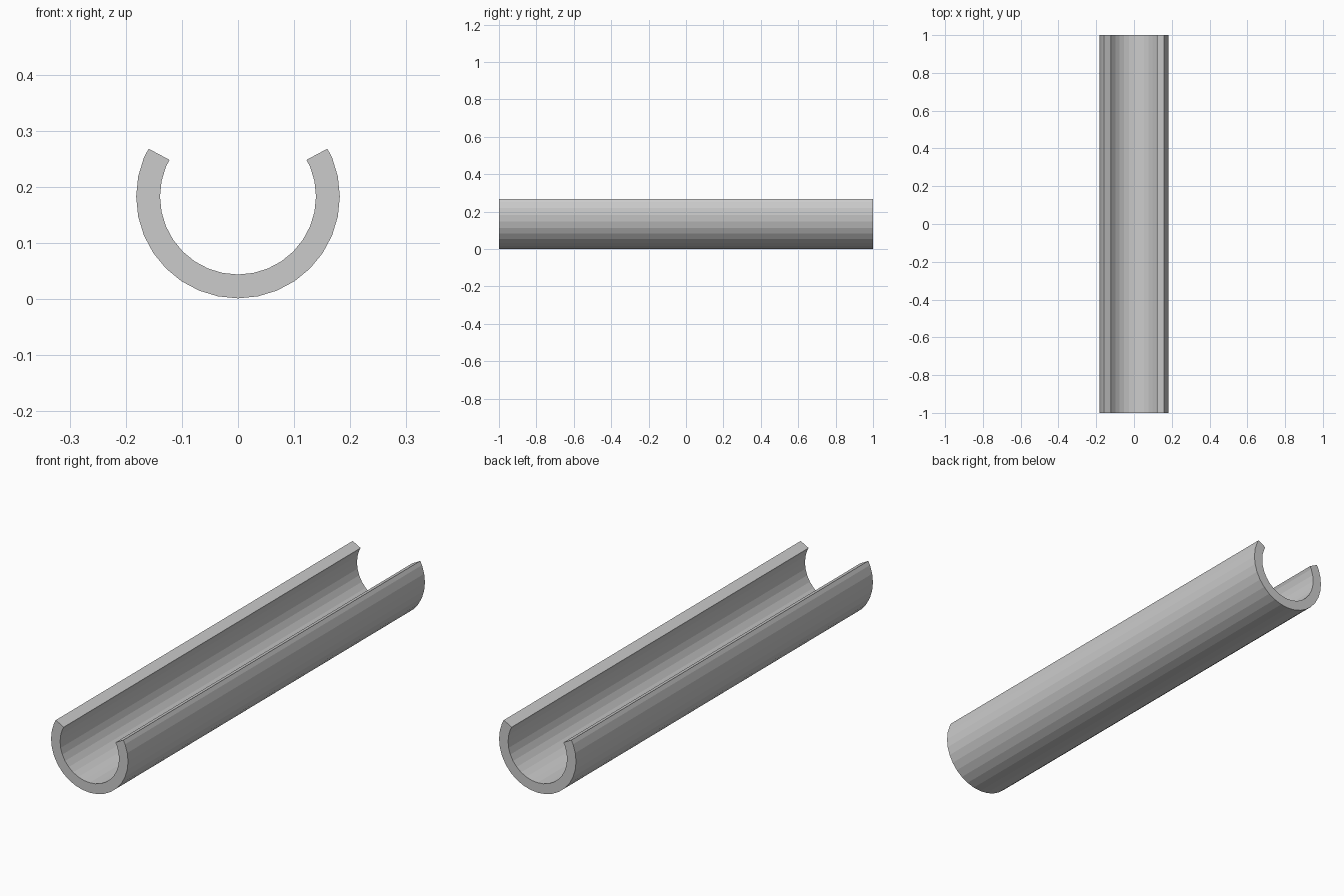
import bpy, bmesh
from math import sin, cos, radians
from mathutils import Vector

if "Cube" in bpy.data.objects:
    bpy.data.objects.remove(bpy.data.objects["Cube"])

OUTER, INNER, CENTRE_Z, LENGTH = 0.1815, 0.139, 0.183, 2.0
STEP = 11.25  # 32-sided pipe

# Angles from the bottom: whole facets, then a half facet at each cut lip
angles = [i * STEP for i in range(-10, 11)]
half = cos(radians(STEP / 2))
stops = [(-10.5 * STEP, half)] + [(a, 1.0) for a in angles] + [(10.5 * STEP, half)]


def ring_point(bm, radius, stop):
    a, scale = radians(stop[0]), stop[1]
    return bm.verts.new((radius * scale * sin(a), -LENGTH / 2,
                         CENTRE_Z - radius * scale * cos(a)))


# C-shaped cross-section, extruded along y
bm = bmesh.new()
outer = [ring_point(bm, OUTER, s) for s in stops]
inner = [ring_point(bm, INNER, s) for s in stops]
faces = [bm.faces.new((outer[i], outer[i + 1], inner[i + 1], inner[i]))
         for i in range(len(stops) - 1)]
result = bmesh.ops.extrude_face_region(bm, geom=faces, use_keep_orig=True)
moved = [g for g in result["geom"] if isinstance(g, bmesh.types.BMVert)]
bmesh.ops.translate(bm, verts=moved, vec=Vector((0, LENGTH, 0)))
bmesh.ops.recalc_face_normals(bm, faces=bm.faces)

mesh = bpy.data.meshes.new("open_pipe")
bm.to_mesh(mesh)
bm.free()
bpy.context.collection.objects.link(bpy.data.objects.new("open_pipe", mesh))
